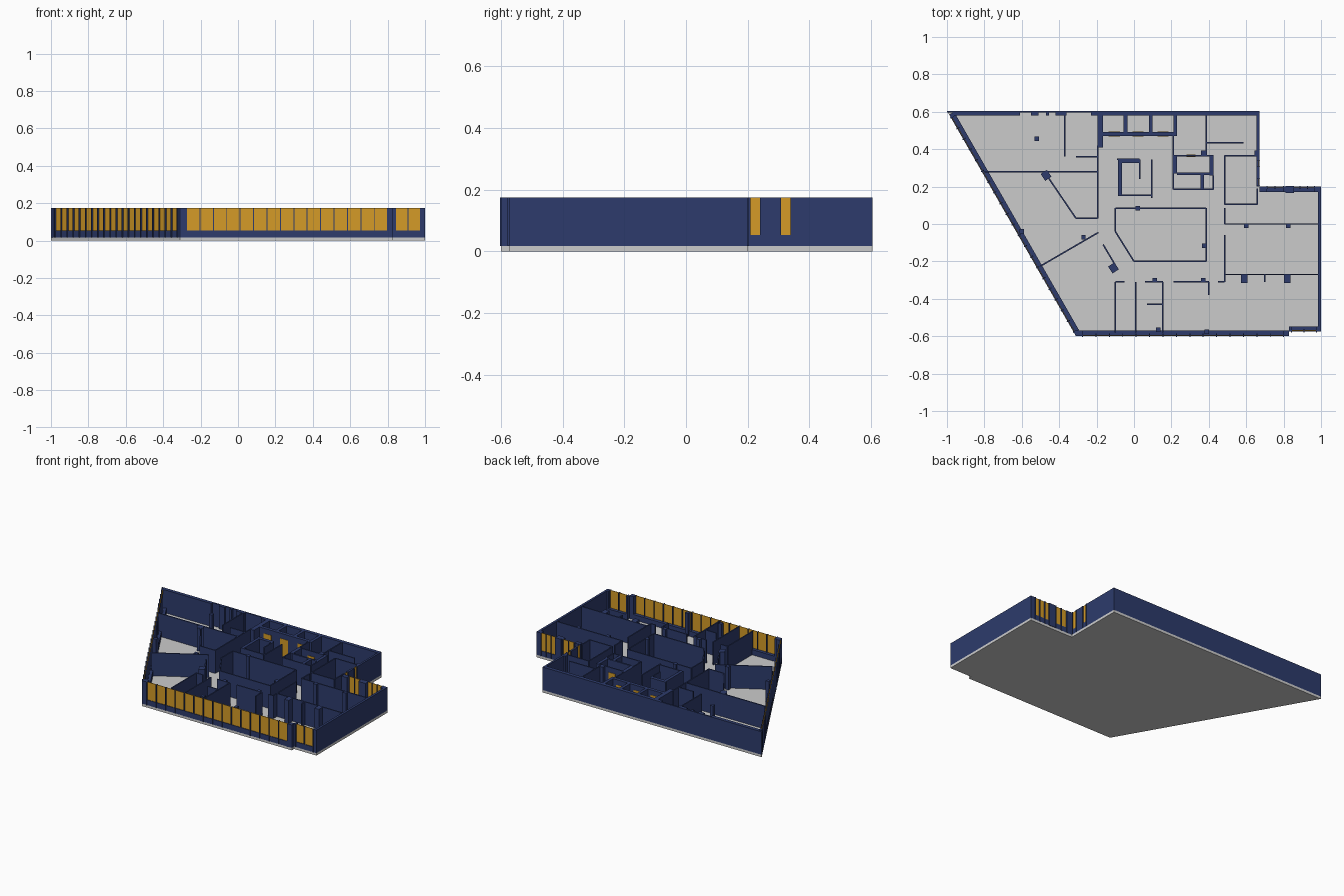
import bpy, bmesh
from mathutils import Vector

if "Cube" in bpy.data.objects:
    bpy.data.objects.remove(bpy.data.objects["Cube"])

FLOOR, SILL, TOP = 0.017, 0.053, 0.175


def material(name, color):
    m = bpy.data.materials.new(name)
    m.diffuse_color = color
    m.use_nodes = True
    m.node_tree.nodes["Principled BSDF"].inputs["Base Color"].default_value = m.diffuse_color
    return m


NAVY = material("navy_wall", (0.026, 0.044, 0.15, 1))
AMBER = material("amber_glass", (0.66, 0.33, 0.02, 1))


class Part:
    """Collects upright blocks into one named mesh object."""

    def __init__(self, name, mat=None):
        self.name, self.mat, self.bm = name, mat, bmesh.new()

    def prism(self, pts, z0, z1):
        face = self.bm.faces.new([self.bm.verts.new((x, y, z0)) for x, y in pts])
        ext = bmesh.ops.extrude_face_region(self.bm, geom=[face])
        vs = [v for v in ext["geom"] if isinstance(v, bmesh.types.BMVert)]
        bmesh.ops.translate(self.bm, vec=(0, 0, z1 - z0), verts=vs)

    def seg(self, p, q, a, b, z0=FLOOR, z1=TOP):
        # block along p->q, from offset a to offset b on the left side
        p, q = Vector(p), Vector(q)
        d = (q - p).normalized()
        n = Vector((-d.y, d.x))
        self.prism([p + n * a, q + n * a, q + n * b, p + n * b], z0, z1)

    def box(self, x0, x1, y0, y1, z0=FLOOR, z1=TOP):
        self.prism([(x0, y0), (x1, y0), (x1, y1), (x0, y1)], z0, z1)

    def done(self):
        bmesh.ops.recalc_face_normals(self.bm, faces=self.bm.faces)
        me = bpy.data.meshes.new(self.name)
        self.bm.to_mesh(me)
        self.bm.free()
        if self.mat:
            me.materials.append(self.mat)
        bpy.context.collection.objects.link(bpy.data.objects.new(self.name, me))


# floor slab
floor = Part("floor_slab")
floor.prism([(-1, .605), (-.31, -.6), (.83, -.6), (.83, -.575), (1, -.575),
             (1, .2), (.67, .2), (.67, .605)], 0, FLOOR)
floor.done()

# outer walls with window bands: each band is (start, end, count) along the wall
outer = Part("outer_walls", NAVY)
glass = Part("window_panes", AMBER)


def window_wall(p, q, t, bands=(), mull=0.005):
    p, q = Vector(p), Vector(q)
    d = (q - p).normalized()
    at = 0
    for s, e, n in bands:
        if s > at:
            outer.seg(p + d * at, p + d * s, 0, t)
        outer.seg(p + d * s, p + d * e, 0, t, FLOOR, SILL)
        glass.seg(p + d * s, p + d * e, .004, .007, SILL, TOP)
        for i in range(n + 1):
            c = s + (e - s) * i / n
            outer.seg(p + d * (c - mull / 2), p + d * (c + mull / 2), -.004, .014)
        at = e
    outer.seg(p + d * at, q, 0, t)


window_wall((-.988, .585), (-.31, -.6), .03, [(.02, 1.34, 20)], .006)
window_wall((-.31, -.6), (.83, -.6), .03, [(.035, 1.11, 15)])
window_wall((.83, -.575), (1, -.575), .028, [(.012, .145, 2)])
window_wall((1, -.575), (1, .2), .016)
window_wall((1, .2), (.67, .2), .03, [(.035, .15, 3), (.20, .29, 2)])
window_wall((.67, .2), (.67, .605), .014, [(.007, .042, 1), (.106, .141, 1)], .004)
window_wall((.67, .605), (-.19, .605), .025)
window_wall((-.19, .605), (-1, .605), .01)
outer.box(-.97, -.61, .58, .6)
for x0, x1 in [(-.55, -.51), (-.47, -.455), (-.42, -.36), (-.23, -.19)]:
    outer.box(x0, x1, .58, .6)
outer.box(.81, .855, .165, .204)
outer.done()
glass.done()

# thin interior partitions, as polylines
inner = Part("partitions", NAVY)
paths = [
    [(-.80, .28), (-.195, .28)],
    [(-.37, .6), (-.37, .36)],
    [(-.31, .36), (-.195, .36)],
    [(-.195, .42), (-.195, .03), (-.31, .03), (-.48, .28)],
    [(-.5, -.225), (-.19, -.045)],
    [(-.165, -.11), (-.10, -.22)],
    [(-.10, -.31), (-.10, -.58)],
    [(-.10, .085), (.385, .085), (.385, -.2), (0, -.2), (-.10, -.04), (-.10, .085)],
    [(.485, .085), (.485, 0), (.99, 0)],
    [(.485, -.06), (.485, -.31), (.45, -.31)],
    [(.485, -.27), (.99, -.27)],
    [(.66, .365), (.485, .365), (.485, .105), (.66, .105), (.66, .19)],
    [(.21, .49), (.21, .185), (.425, .185), (.425, .26)],
    [(.21, .365), (.42, .365)],
    [(.385, .6), (.385, .365)],
    [(.385, .435), (.585, .435)],
    [(-.09, .345), (.03, .345), (.03, .24)],
    [(.095, .345), (.095, .14)],
    [(-.085, .155), (.095, .155)],
    [(-.10, -.31), (-.05, -.31)],
    [(.01, -.31), (.01, -.58)],
    [(.06, -.31), (.155, -.31), (.155, -.58)],
    [(.07, -.43), (.155, -.43)],
    [(.21, -.31), (.40, -.31), (.40, -.38)],
    [(.70, -.27), (.70, -.31)],
]
for path in paths:
    for p, q in zip(path, path[1:]):
        inner.seg(p, q, -.004, .004)
inner.done()

# thick core walls: lift shafts, stair and service shaft
core = Part("core_walls", NAVY)
core.box(-.195, -.165, .41, .6)
core.box(-.165, .23, .47, .493)
for x in (-.045, .09, .22):
    core.box(x - .01, x + .01, .493, .58)
core.box(-.085, -.065, .155, .345)
core.box(-.065, .03, .325, .345)
core.box(.21, .23, .27, .365)
core.box(.405, .425, .26, .37)
core.box(.23, .405, .263, .275)
core.box(.355, .375, .185, .27)
core.done()

# lift doors
doors = Part("lift_doors", AMBER)
for x in (-.105, .022, .155):
    doors.box(x - .03, x + .03, .468, .495, FLOOR, .14)
doors.box(.28, .33, .358, .372, FLOOR, .14)
doors.done()

# columns, square or turned along the slanted facade
cols = Part("columns", NAVY)
for x, y in [(-.52, .455), (-.6, -.04), (-.27, -.07), (.02, .085), (.375, -.115), (.39, -.575),
             (.6, -.01), (.825, -.01), (.37, -.3), (.11, -.3), (.13, -.565), (.37, .38), (.655, .38)]:
    cols.box(x - .012, x + .012, y - .012, y + .012)
for x in (.59, .82):
    cols.box(x - .017, x + .017, -.315, -.27)
for x, y in [(-.47, .26), (-.11, -.235)]:
    cols.seg((x - .012, y + .018), (x + .012, y - .018), -.02, .02)
cols.done()
